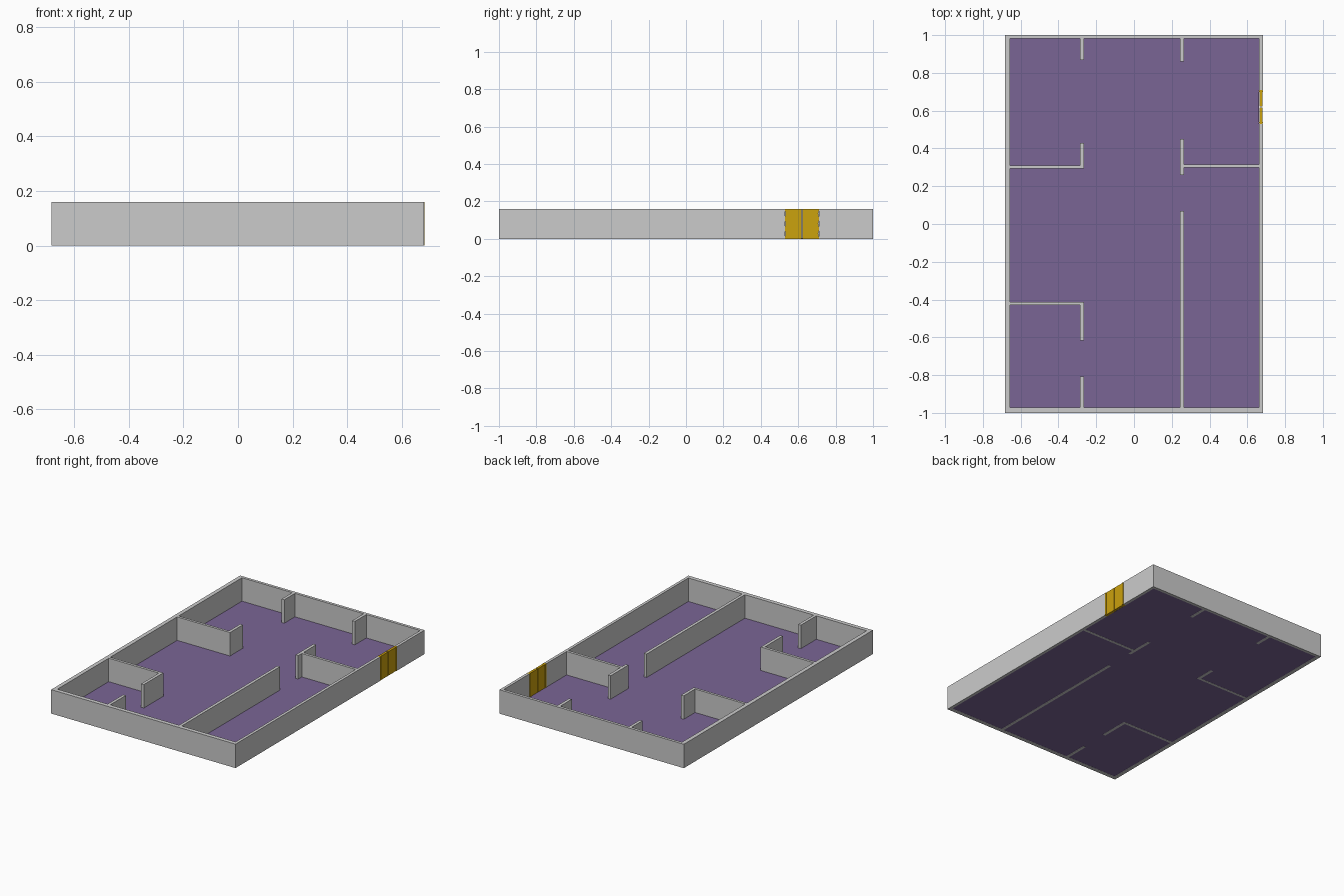
import bpy, bmesh, math

if "Cube" in bpy.data.objects:
    bpy.data.objects.remove(bpy.data.objects["Cube"])

H = 0.16


def material(name, rgb):
    m = bpy.data.materials.new(name)
    m.diffuse_color = (*rgb, 1)
    m.use_nodes = True
    m.node_tree.nodes["Principled BSDF"].inputs["Base Color"].default_value = m.diffuse_color
    return m


def finish(name, bm, mat):
    bmesh.ops.recalc_face_normals(bm, faces=bm.faces)
    me = bpy.data.meshes.new(name)
    bm.to_mesh(me)
    bm.free()
    me.materials.append(mat)
    ob = bpy.data.objects.new(name, me)
    bpy.context.collection.objects.link(ob)
    return ob


def extrude(bm, vec):
    geo = bmesh.ops.extrude_face_region(bm, geom=bm.faces[:])["geom"]
    bmesh.ops.translate(bm, vec=vec, verts=[g for g in geo if isinstance(g, bmesh.types.BMVert)])


def plan_solid(name, rects, z0, z1, mat):
    """Joins plan rectangles (x0, x1, y0, y1) into one clean extruded solid."""
    xs = sorted({x for r in rects for x in r[:2]})
    ys = sorted({y for r in rects for y in r[2:]})
    bm = bmesh.new()
    for xa, xb in zip(xs, xs[1:]):
        for ya, yb in zip(ys, ys[1:]):
            cx, cy = (xa + xb) / 2, (ya + yb) / 2
            if any(r[0] < cx < r[1] and r[2] < cy < r[3] for r in rects):
                bm.faces.new([bm.verts.new((x, y, z0)) for x, y in
                              ((xa, ya), (xb, ya), (xb, yb), (xa, yb))])
    bmesh.ops.remove_doubles(bm, verts=bm.verts, dist=1e-5)
    extrude(bm, (0, 0, z1 - z0))
    bmesh.ops.dissolve_limit(bm, angle_limit=0.01, verts=bm.verts, edges=bm.edges)
    return finish(name, bm, mat)


wall_grey = material("wall grey", (0.6, 0.6, 0.6))
floor_purple = material("floor purple", (0.195, 0.13, 0.30))
door_gold = material("door gold", (0.6, 0.36, 0.004))

# Plan limits: outer faces and inner faces of the outer walls
X0, X1, Y0, Y1 = -0.684, 0.682, -1.0, 1.0
L, R, B, T = -0.657, 0.663, -0.972, 0.981
DOOR = (0.53, 0.71)

walls = [(X0, L, Y0, Y1), (X0, X1, Y0, B), (X0, X1, T, Y1),
         (R, X1, Y0, DOOR[0]), (R, X1, DOOR[1], Y1)]
# Left partition line, then right partition line, broken by doorways
for a, b in ((T, 0.868), (0.43, 0.294), (-0.412, -0.618), (-0.808, B)):
    walls.append((-0.285, -0.265, b, a) if b < a else (-0.285, -0.265, a, b))
for a, b in ((0.86, T), (0.26, 0.45), (B, 0.068)):
    walls.append((0.244, 0.264, a, b))
# Cross partitions
walls += [(L, -0.265, 0.294, 0.311), (L, -0.265, -0.43, -0.412), (0.264, R, 0.298, 0.316)]
plan_solid("walls", walls, 0, H, wall_grey)

# Floor sheet inside the outer walls
plan_solid("floor", [(L, R, B, T)], 0.0006, 0.003, floor_purple)

# Double door: each leaf has a gently scalloped outer edge and a thicker stile
mid = sum(DOOR) / 2
for side, label in ((-1, "front"), (1, "back")):
    n = 24
    outline = [(0.003, 0), (0.003, H)]
    for i in range(n, -1, -1):
        outline.append((0.0895 + 0.0025 * math.cos(6 * math.pi * i / n), H * i / n))
    bm = bmesh.new()
    bm.faces.new([bm.verts.new((0.664, mid + side * d, z)) for d, z in outline])
    extrude(bm, (0.016, 0, 0))
    finish(f"{label}_door_leaf", bm, door_gold)
    ya, yb = sorted((mid + side * 0.079, mid + side * 0.086))
    plan_solid(f"{label}_door_stile", [(0.661, 0.684, ya, yb)], 0.001, H - 0.001, door_gold)
